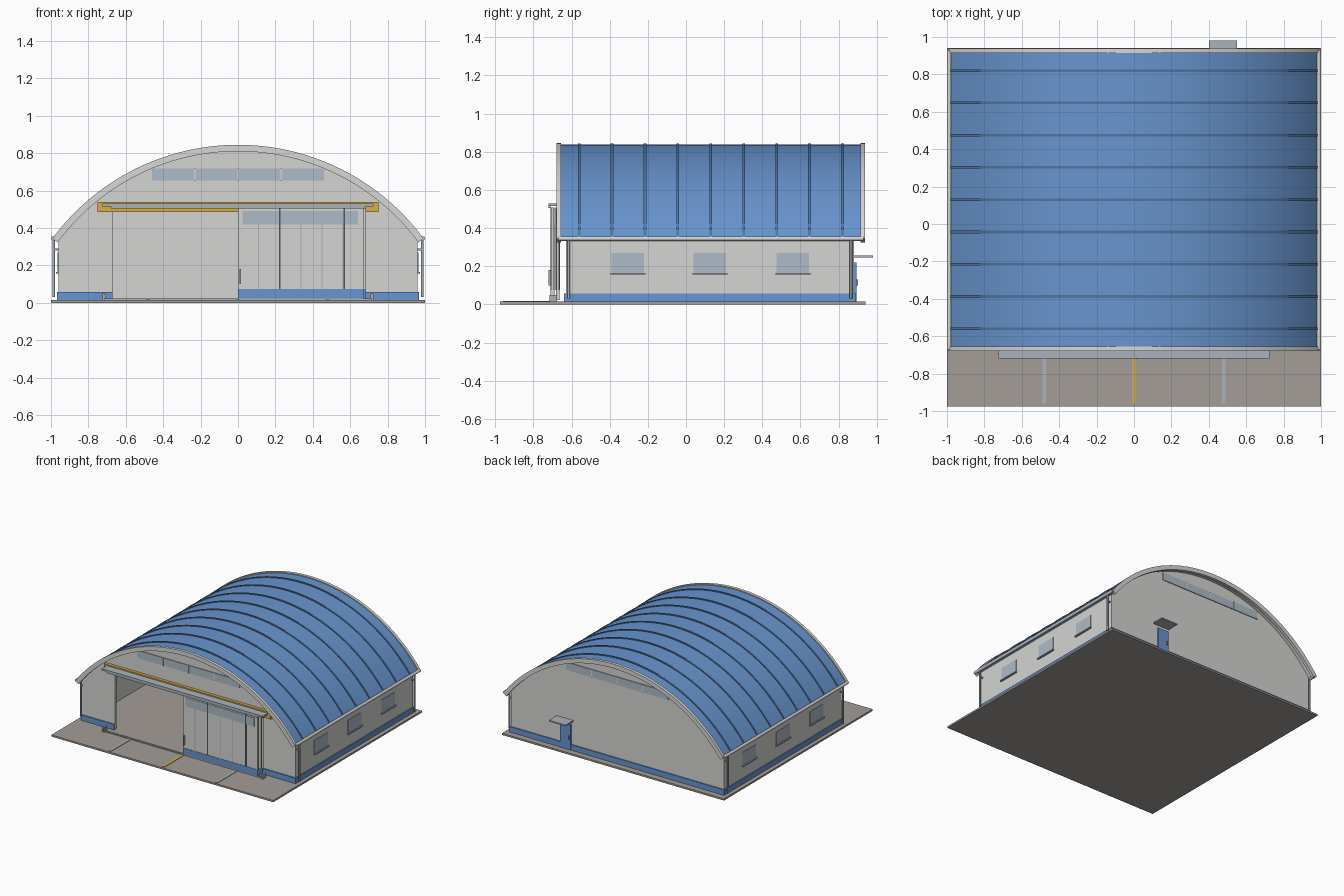
import bpy, bmesh, math

cube = bpy.data.objects.get("Cube")
if cube:
    bpy.data.objects.remove(cube, do_unlink=True)


def material(name, r, g, b):
    m = bpy.data.materials.new(name)
    m.use_nodes = True
    m.diffuse_color = (r, g, b, 1)
    m.node_tree.nodes["Principled BSDF"].inputs["Base Color"].default_value = (r, g, b, 1)
    return m


BLUE = material("roof blue", 0.14, 0.30, 0.62)
RIB = material("seam blue", 0.08, 0.18, 0.37)
WALL = material("wall grey", 0.66, 0.66, 0.65)
TRIM = material("trim light grey", 0.68, 0.68, 0.67)
METAL = material("steel grey", 0.40, 0.45, 0.50)
GLASS = material("window glass", 0.42, 0.50, 0.57)
YELLOW = material("safety yellow", 0.70, 0.42, 0.06)
SLAB = material("concrete", 0.37, 0.34, 0.31)
DARK = material("dark seal", 0.08, 0.09, 0.10)


def finish(name, bm, mats, smooth=False):
    bmesh.ops.recalc_face_normals(bm, faces=bm.faces[:])
    mesh = bpy.data.meshes.new(name)
    bm.to_mesh(mesh)
    bm.free()
    obj = bpy.data.objects.new(name, mesh)
    bpy.context.collection.objects.link(obj)
    for m in mats:
        mesh.materials.append(m)
    if smooth:
        bpy.ops.object.select_all(action="DESELECT")
        obj.select_set(True)
        bpy.context.view_layer.objects.active = obj
        bpy.ops.object.shade_smooth_by_angle(angle=math.radians(30))
    return obj


def box(name, x0, x1, y0, y1, z0, z1, mat):
    bm = bmesh.new()
    bmesh.ops.create_cube(bm, size=1)
    for v in bm.verts:
        v.co = ((x0 + x1) / 2 + v.co.x * (x1 - x0),
                (y0 + y1) / 2 + v.co.y * (y1 - y0),
                (z0 + z1) / 2 + v.co.z * (z1 - z0))
    return finish(name, bm, [mat])


def slab_profile(name, points, y0, y1, mats, smooth=False):
    """Extrude an outline in the xz plane along y."""
    bm = bmesh.new()
    face = bm.faces.new([bm.verts.new((x, y0, z)) for x, z in points])
    out = bmesh.ops.extrude_face_region(bm, geom=[face])
    for v in out["geom"]:
        if isinstance(v, bmesh.types.BMVert):
            v.co.y = y1
    return finish(name, bm, mats, smooth)


def tube(name, a, b, radius, mat):
    curve = bpy.data.curves.new(name, "CURVE")
    curve.dimensions = "3D"
    curve.bevel_depth = radius
    curve.bevel_resolution = 2
    curve.use_fill_caps = True
    line = curve.splines.new("POLY")
    line.points.add(1)
    line.points[0].co = (*a, 1)
    line.points[1].co = (*b, 1)
    curve.materials.append(mat)
    obj = bpy.data.objects.new(name, curve)
    bpy.context.collection.objects.link(obj)


# Roof arc: shared centre and radius
R, CZ = 1.225, -0.388


def arc(radius, half_width, n=48):
    a = math.asin(half_width / radius)
    return [(radius * math.sin(a - 2 * a * i / n), CZ + radius * math.cos(a - 2 * a * i / n))
            for i in range(n + 1)]


def arch(name, r0, r1, half, y0, y1, mats):
    outline = arc(r1, half) + arc(r0, half * r0 / r1)[::-1]
    return slab_profile(name, outline, y0, y1, mats, True)


# Ground slab and painted lines
box("ground_slab", -1, 1, -0.975, 0.94, 0, 0.014, SLAB)
for x, mat, name in ((-0.48, METAL, "apron_joint_right"), (0, YELLOW, "apron_centre_line"),
                     (0.48, METAL, "apron_joint_left")):
    box(name, x - 0.009, x + 0.009, -0.96, -0.70, 0.012, 0.018, mat)

# Roof shell with a pale underside
roof = arch("roof_shell", R - 0.018, R, 0.98, -0.665, 0.92, [BLUE, TRIM])
for p in roof.data.polygons:
    outward = p.normal.x * p.center.x + p.normal.z * (p.center.z - CZ)
    p.material_index = 1 if outward < -0.1 else 0
for i in range(9):
    y = -0.56 + i * 0.1725
    arch(f"roof_seam_{i + 1}", R - 0.002, R + 0.006, 0.982, y - 0.007, y + 0.007, [RIB])
for name, y in (("front_roof_trim", -0.668), ("back_roof_trim", 0.926)):
    arch(name, R - 0.027, R + 0.008, 0.992, y - 0.012, y + 0.012, [TRIM])

# Gable walls, the front one with the doorway cut out
top = arc(R - 0.016, 0.96)
slab_profile("back_gable_wall", [(-0.96, 0.014), (0.96, 0.014)] + top, 0.855, 0.88, [WALL])
doorway = [(-0.96, 0.014), (-0.67, 0.014), (-0.67, 0.51), (0.67, 0.51), (0.67, 0.014), (0.96, 0.014)]
slab_profile("front_gable_wall", doorway + top, -0.63, -0.605, [WALL])

# Side walls with plinths, windows, gutters and downpipes
for s, side in ((-1, "right"), (1, "left")):
    def span(a, b):
        return sorted((s * a, s * b))

    box(f"{side}_wall", *span(0.935, 0.96), -0.606, 0.856, 0.014, 0.37, WALL)
    box(f"{side}_plinth", *span(0.955, 0.967), -0.64, 0.89, 0.014, 0.058, BLUE)
    box(f"{side}_front_plinth", *span(0.67, 0.966), -0.64, -0.628, 0.014, 0.058, BLUE)
    for i, y in enumerate((-0.305, 0.125, 0.56)):
        n = f"{side}_window_{i + 1}"
        box(n, *span(0.931, 0.964), y - 0.086, y + 0.086, 0.165, 0.27, GLASS)
        box(n + "_sill", *span(0.955, 0.974), y - 0.092, y + 0.092, 0.156, 0.165, METAL)
    tube(f"{side}_gutter", (s * 0.988, -0.67, 0.345), (s * 0.988, 0.93, 0.345), 0.012, TRIM)
    for end, y in (("front", -0.615), ("back", 0.865)):
        tube(f"{side}_{end}_downpipe", (s * 0.985, y, 0.03), (s * 0.985, y, 0.345), 0.007, METAL)
        box(f"{side}_{end}_pipe_bracket", *span(0.958, 0.986), y - 0.005, y + 0.005, 0.28, 0.29, METAL)
    # Stops at the ends of the lower door track
    box(f"{side}_track_stop", *span(0.71, 0.725), -0.715, -0.675, 0.014, 0.05, METAL)
    box(f"{side}_stop_pad", *span(0.705, 0.712), -0.712, -0.678, 0.025, 0.045, YELLOW)

box("back_plinth", -0.966, 0.966, 0.878, 0.89, 0.014, 0.058, BLUE)

# Long gable windows with mullions
for end, y, d in (("front", -0.63, -1), ("back", 0.88, 1)):
    y0, y1 = sorted((y - d * 0.03, y + d * 0.006))
    box(f"{end}_gable_window", -0.46, 0.46, y0, y1, 0.655, 0.718, GLASS)
    y0, y1 = sorted((y, y + d * 0.010))
    for i in range(3):
        x = (i - 1) * 0.23
        box(f"{end}_gable_mullion_{i + 1}", x - 0.004, x + 0.004, y0, y1, 0.655, 0.718, TRIM)

# Door header beam and sliding tracks
box("door_header", -0.75, 0.75, -0.655, -0.628, 0.485, 0.54, YELLOW)
box("upper_track", -0.725, 0.725, -0.72, -0.65, 0.515, 0.53, METAL)
box("upper_track_lip", -0.68, 0.68, -0.72, -0.71, 0.505, 0.517, METAL)
box("lower_track", -0.72, 0.72, -0.705, -0.69, 0.014, 0.022, METAL)


# Sliding leaves, both parked over the same half of the doorway
def door_leaf(name, x0, x1, y):
    box(name, x0, x1, y - 0.007, y + 0.007, 0.024, 0.508, WALL)
    box(name + "_kick_plate", x0, x1, y - 0.010, y + 0.010, 0.024, 0.075, BLUE)
    box(name + "_window", x0 + 0.025, x1 - 0.03, y - 0.010, y + 0.010, 0.42, 0.49, GLASS)
    for i in range(5):
        x = x0 + 0.11 + i * 0.113
        box(f"{name}_rib_{i + 1}", x - 0.003, x + 0.003, y - 0.010, y + 0.010, 0.075, 0.42, METAL)
    for i, x in enumerate((x0 + 0.222, x0 + 0.567)):
        box(f"{name}_seal_{i + 1}", x - 0.004, x + 0.004, y - 0.011, y + 0.011, 0.075, 0.508, DARK)


door_leaf("front_door_leaf", 0.0, 0.672, -0.700)
door_leaf("rear_door_leaf", 0.008, 0.684, -0.672)
box("door_pull", 0.008, 0.016, -0.722, -0.705, 0.10, 0.18, METAL)

# Back service door and canopy
box("service_door", 0.415, 0.51, 0.878, 0.893, 0.014, 0.22, BLUE)
box("service_door_handle", 0.425, 0.433, 0.89, 0.902, 0.10, 0.13, METAL)
box("service_canopy", 0.40, 0.55, 0.878, 0.98, 0.246, 0.256, METAL)
